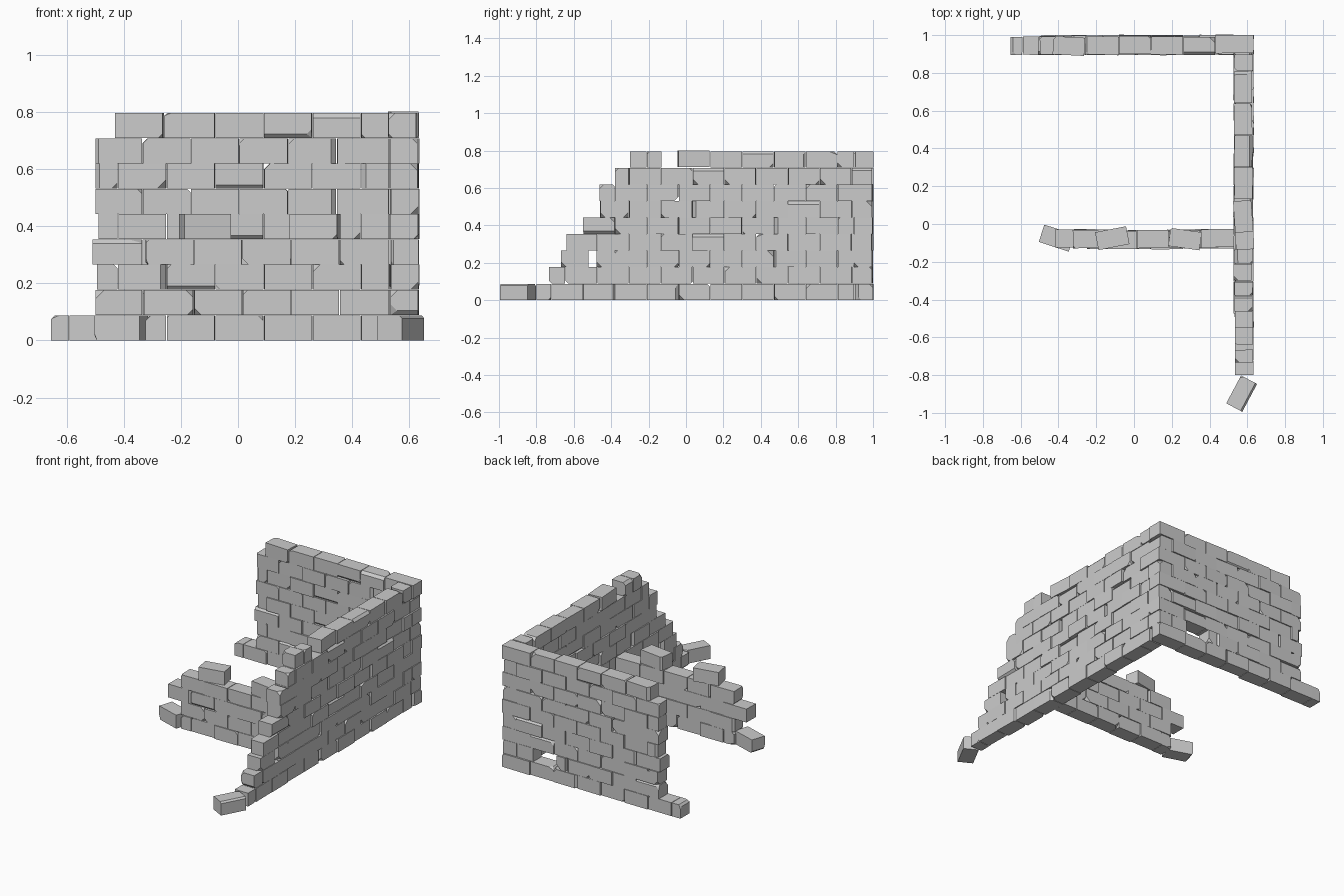
import bpy, bmesh, math, random
from mathutils import Matrix, Vector

if "Cube" in bpy.data.objects:
    bpy.data.objects.remove(bpy.data.objects["Cube"])

random.seed(7)
H = 0.0885      # course height
L = 0.17        # brick length
T = 0.096       # wall thickness


def add_brick(target, centre, length, angle, chips=1, jitter=True):
    """One chipped stone, long axis turned by angle, added to a wall mesh."""
    b = bmesh.new()
    bmesh.ops.create_cube(b, size=1)
    for v in b.verts:
        v.co = Vector((v.co.x * (length - 0.003), v.co.y * T, v.co.z * (H - 0.001)))
    # broken edge
    if random.random() < 0.35 * chips:
        e = random.choice(b.edges[:])
        bmesh.ops.bevel(b, geom=[e], offset=random.uniform(0.008, 0.02),
                        segments=1, affect='EDGES', clamp_overlap=True)
    # knocked-off corners
    for _ in range(chips):
        if random.random() < 0.7:
            v = random.choice(b.verts[:])
            bmesh.ops.bevel(b, geom=[v], offset=random.uniform(0.012, 0.032),
                            segments=1, affect='VERTICES', clamp_overlap=True)
    c = Vector(centre)
    if jitter:
        across = Vector((-math.sin(angle), math.cos(angle), 0))
        c += across * random.uniform(-0.006, 0.006)
        angle += math.radians(random.uniform(-1.2, 1.2))
    b.transform(Matrix.Translation(c) @ Matrix.Rotation(angle, 4, 'Z'))
    tmp = bpy.data.meshes.new("tmp")
    b.to_mesh(tmp)
    b.free()
    target.from_mesh(tmp)
    bpy.data.meshes.remove(tmp)


def spans(start, end, grid):
    """Split a course at joints spaced L apart, merging slivers."""
    k = math.ceil((start + 0.045 - grid) / L)
    cuts = [start]
    while grid + k * L < end - 0.045:
        cuts.append(grid + k * L)
        k += 1
    cuts.append(end)
    return list(zip(cuts, cuts[1:]))


def build_wall(name, axis, offset, courses, grids, loose=()):
    """courses: list of (row, start, end); loose: (x, y, row, degrees)."""
    bm = bmesh.new()
    for row, start, end in courses:
        parts = spans(start, end, grids[row % 2])
        for i, (a, c) in enumerate(parts):
            mid, z = (a + c) / 2, (row + 0.5) * H
            pos = (mid, offset, z) if axis == 'X' else (offset, mid, z)
            at_end = i in (0, len(parts) - 1) or row == 8
            add_brick(bm, pos, c - a, 0 if axis == 'X' else math.pi / 2,
                      2 if at_end else 1)
    for x, y, row, deg in loose:
        add_brick(bm, (x, y, (row + 0.5) * H), L, math.radians(deg), 1, False)
    mesh = bpy.data.meshes.new(name)
    bm.to_mesh(mesh)
    bm.free()
    obj = bpy.data.objects.new(name, mesh)
    bpy.context.collection.objects.link(obj)


# back wall, interlocking with the side wall at the corner, one missing stone
back_left = [-0.655, -0.5, -0.495, -0.51, -0.49, -0.5, -0.5, -0.5, -0.26]
back = []
for r, s in enumerate(back_left):
    e = 0.53 if r % 2 else 0.635
    back += [(1, s, 0.24), (1, 0.41, e)] if r == 1 else [(r, s, e)]
build_wall("back_wall", 'X', 0.948, back, (-0.25, -0.335),
           [(-0.345, 0.942, 8, -3)])

# side wall, stepping down toward the front, with gaps in rows 2 and 8
side_front = [-0.80, -0.735, -0.67, -0.64, -0.55, -0.46, -0.465, -0.38, -0.30]
side = []
for r, s in enumerate(side_front):
    e = 0.995 if r % 2 else 0.899
    if r == 2:
        side += [(r, s, -0.52), (r, -0.48, e)]
    elif r == 8:
        side += [(r, s, -0.13), (r, 0.13, e)]
    else:
        side += [(r, s, e)]
build_wall("side_wall", 'Y', 0.58, side, (-0.04, -0.05 + L / 2),
           [(0.578, 0.04, 8.05, 94)])

# low partition wall with loose stones on top and at the end
partition = [(0, -0.325, 0.53), (1, -0.33, 0.53), (2, -0.42, 0.53), (3, -0.325, 0.53)]
build_wall("partition_wall", 'X', -0.08, partition, (-0.25, -0.325),
           [(-0.41, -0.075, 0, -18), (-0.115, -0.075, 4, 11), (0.27, -0.08, 4, -8)])

# fallen stone in front of the side wall
build_wall("fallen_stone", 'X', 0, [], (0, 0), [(0.57, -0.898, 0, 62)])
